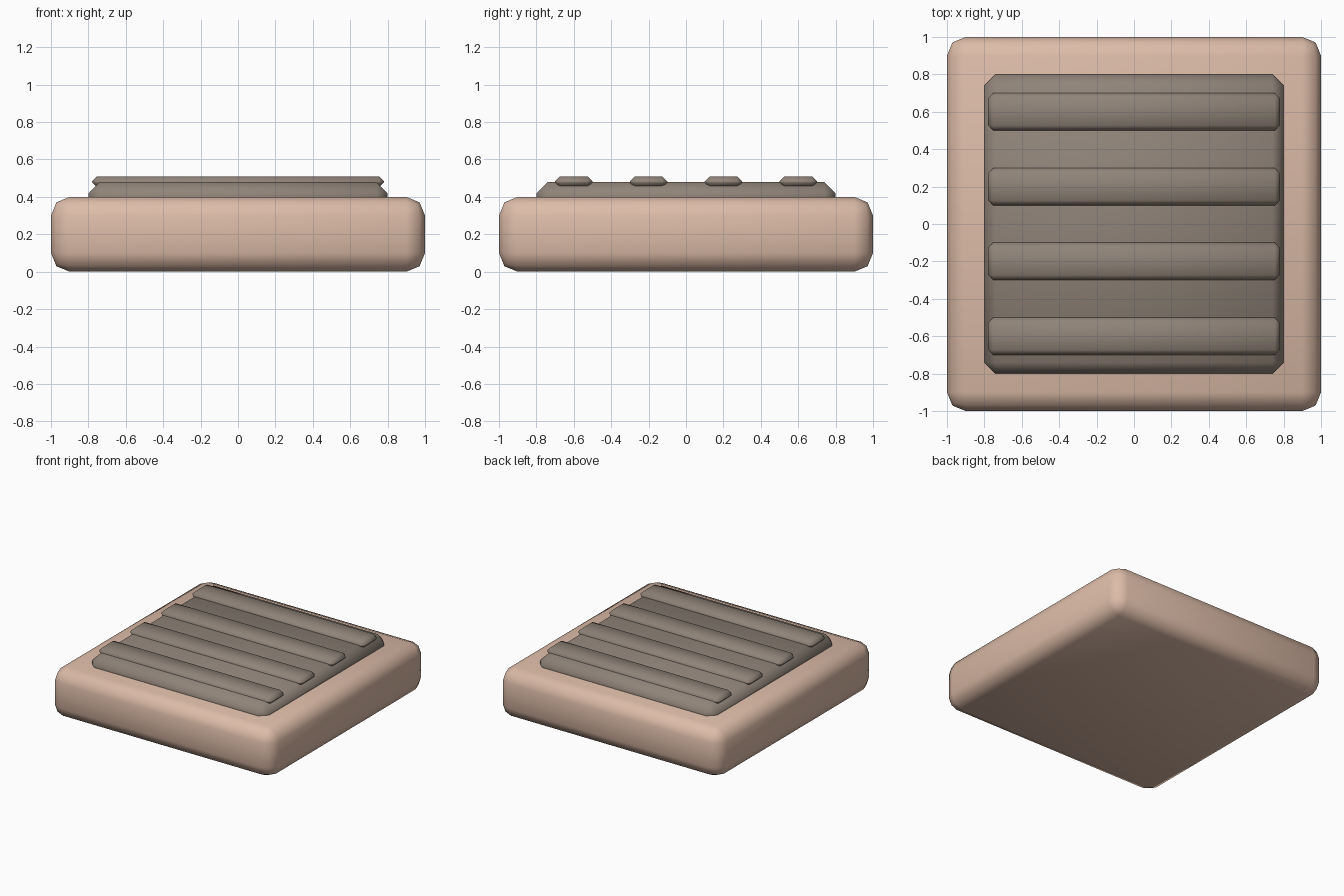
import bpy

if "Cube" in bpy.data.objects:
    bpy.data.objects.remove(bpy.data.objects["Cube"])


def material(name, rgb):
    m = bpy.data.materials.new(name)
    m.diffuse_color = (*rgb, 1)
    m.use_nodes = True
    m.node_tree.nodes["Principled BSDF"].inputs["Base Color"].default_value = m.diffuse_color
    return m


def rounded_box(name, size, center, bevel, segments, mat):
    bpy.ops.mesh.primitive_cube_add(size=1, location=center)
    ob = bpy.context.object
    ob.name = name
    ob.scale = size
    bpy.ops.object.transform_apply(location=False, rotation=False, scale=True)
    mod = ob.modifiers.new("Bevel", 'BEVEL')
    mod.width = bevel
    mod.segments = segments
    ob.data.materials.append(mat)
    bpy.ops.object.shade_smooth()
    return ob


tan = material("tan", (0.72, 0.50, 0.39))
brown = material("grey_brown", (0.28, 0.23, 0.19))

# Thick rounded slab
rounded_box("base", (2, 2, 0.4), (0, 0, 0.2), 0.1, 2, tan)

# Chamfered pad sunk into the slab
rounded_box("pad", (1.6, 1.6, 0.16), (0, 0, 0.40), 0.06, 1, brown)

# Four raised ribs across the pad
for i in range(4):
    rounded_box(f"rib_{i + 1}", (1.56, 0.2, 0.06),
                (0, -0.6 + 0.4 * i, 0.48), 0.027, 1, brown)
